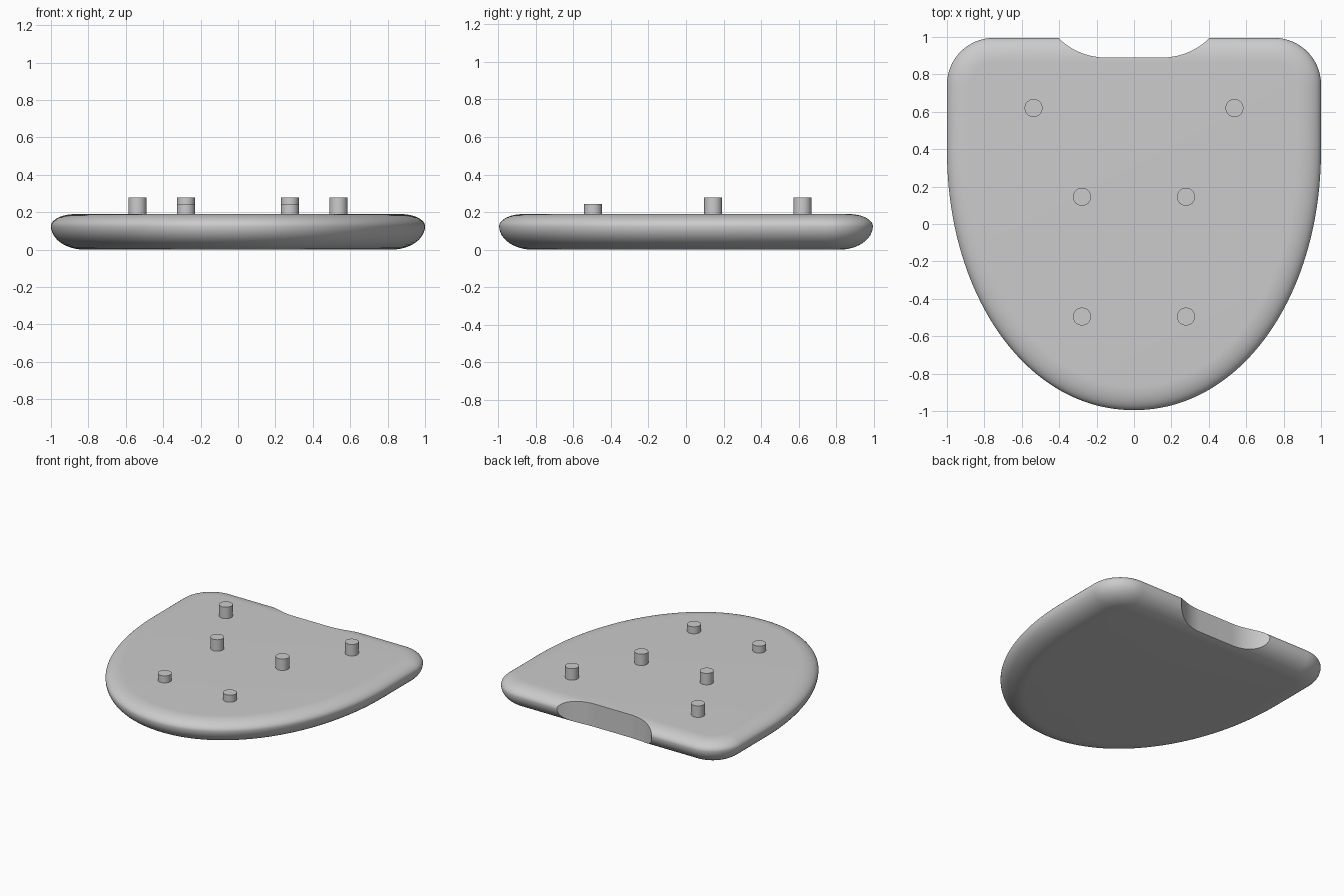
import bpy, bmesh
from math import sin, cos, pi, asin
from mathutils import Vector

if "Cube" in bpy.data.objects:
    bpy.data.objects.remove(bpy.data.objects["Cube"])

grey = bpy.data.materials.new("plain grey")
grey.use_nodes = True
grey.diffuse_color = (0.6, 0.6, 0.6, 1)
grey.node_tree.nodes["Principled BSDF"].inputs["Base Color"].default_value = (0.6, 0.6, 0.6, 1)

BACK, TOP, WIDEST = 0.995, 0.19, 0.125


def make_object(name, bm):
    bmesh.ops.recalc_face_normals(bm, faces=bm.faces)
    mesh = bpy.data.meshes.new(name)
    bm.to_mesh(mesh)
    bm.free()
    mesh.materials.append(grey)
    obj = bpy.data.objects.new(name, mesh)
    bpy.context.collection.objects.link(obj)
    return obj


def smooth(obj):
    bpy.ops.object.select_all(action='DESELECT')
    obj.select_set(True)
    bpy.context.view_layer.objects.active = obj
    bpy.ops.object.shade_smooth_by_angle(angle=pi / 6)


# Plan outline, clockwise: rounded back corners, straight sides, long oval front
def plan_outline():
    corner, mid, power, steps = 0.25, 0.4, 2 / 2.05, 64
    half = [Vector((1 - corner + corner * sin(a), BACK - corner + corner * cos(a)))
            for a in (i / 16 * pi / 2 for i in range(17))]
    half += [Vector((cos(a) ** power, mid - (mid + BACK) * sin(a) ** power))
             for a in (i / steps * pi / 2 for i in range(steps))]
    mirrored = [Vector((-p.x, p.y)) for p in reversed(half)]
    return half + [Vector((0, -BACK))] + mirrored


# Edge profile as (inset, height): deep curve below, tight curve above
def edge_profile():
    n = 12
    lower = [(0.18 * (1 - sin(a)), WIDEST * (1 - cos(a)))
             for a in (i / n * pi / 2 for i in range(n + 1))]
    upper = [(0.13 * (1 - cos(a)), WIDEST + (TOP - WIDEST) * sin(a))
             for a in (i / n * pi / 2 for i in range(1, n + 1))]
    return lower + upper


# Body
outline = plan_outline()
count = len(outline)
outward = []
for i in range(count):
    tangent = outline[(i + 1) % count] - outline[i - 1]
    outward.append(Vector((-tangent.y, tangent.x)).normalized())

bm = bmesh.new()
rings = []
for inset, z in edge_profile():
    rings.append([bm.verts.new((p.x - n.x * inset, p.y - n.y * inset, z))
                  for p, n in zip(outline, outward)])
for low, high in zip(rings, rings[1:]):
    for i in range(count):
        j = (i + 1) % count
        bm.faces.new((low[i], low[j], high[j], high[i]))
bm.faces.new(rings[0])
bm.faces.new(rings[-1])
body = make_object("body", bm)

# Cut-out in the back edge: flat floor between two arcs
radius, flat, floor = 0.36, 0.15, 0.89
end = asin(0.8)
right = [(flat + radius * sin(a), floor + radius * (1 - cos(a)))
         for a in (i / 20 * end for i in range(21))]
shape = [(-x, y) for x, y in reversed(right)] + right
bm = bmesh.new()
base = bm.faces.new([bm.verts.new((x, y, -0.2)) for x, y in shape])
moved = bmesh.ops.extrude_face_region(bm, geom=[base])["geom"]
bmesh.ops.translate(bm, vec=(0, 0, 0.6),
                    verts=[v for v in moved if isinstance(v, bmesh.types.BMVert)])
cutter = make_object("back_notch_cutter", bm)
cutter.hide_render = True

cut = body.modifiers.new("back notch", 'BOOLEAN')
cut.operation, cut.solver, cut.object = 'DIFFERENCE', 'EXACT', cutter
bpy.context.view_layer.objects.active = body
bpy.ops.object.modifier_apply(modifier=cut.name)
bpy.data.objects.remove(cutter)
smooth(body)

# Pegs in mirrored pairs
pegs = {"back_peg": (0.537, 0.62, 0.278),
        "middle_peg": (0.278, 0.145, 0.278),
        "front_peg": (0.278, -0.495, 0.244)}
for name, (x, y, top) in pegs.items():
    for side, sign in (("left", 1), ("right", -1)):
        bm = bmesh.new()
        depth = top - TOP + 0.05
        bmesh.ops.create_cone(bm, cap_ends=True, segments=40, radius1=0.048,
                              radius2=0.048, depth=depth)
        bmesh.ops.translate(bm, verts=bm.verts, vec=(sign * x, y, top - depth / 2))
        smooth(make_object(side + "_" + name, bm))
